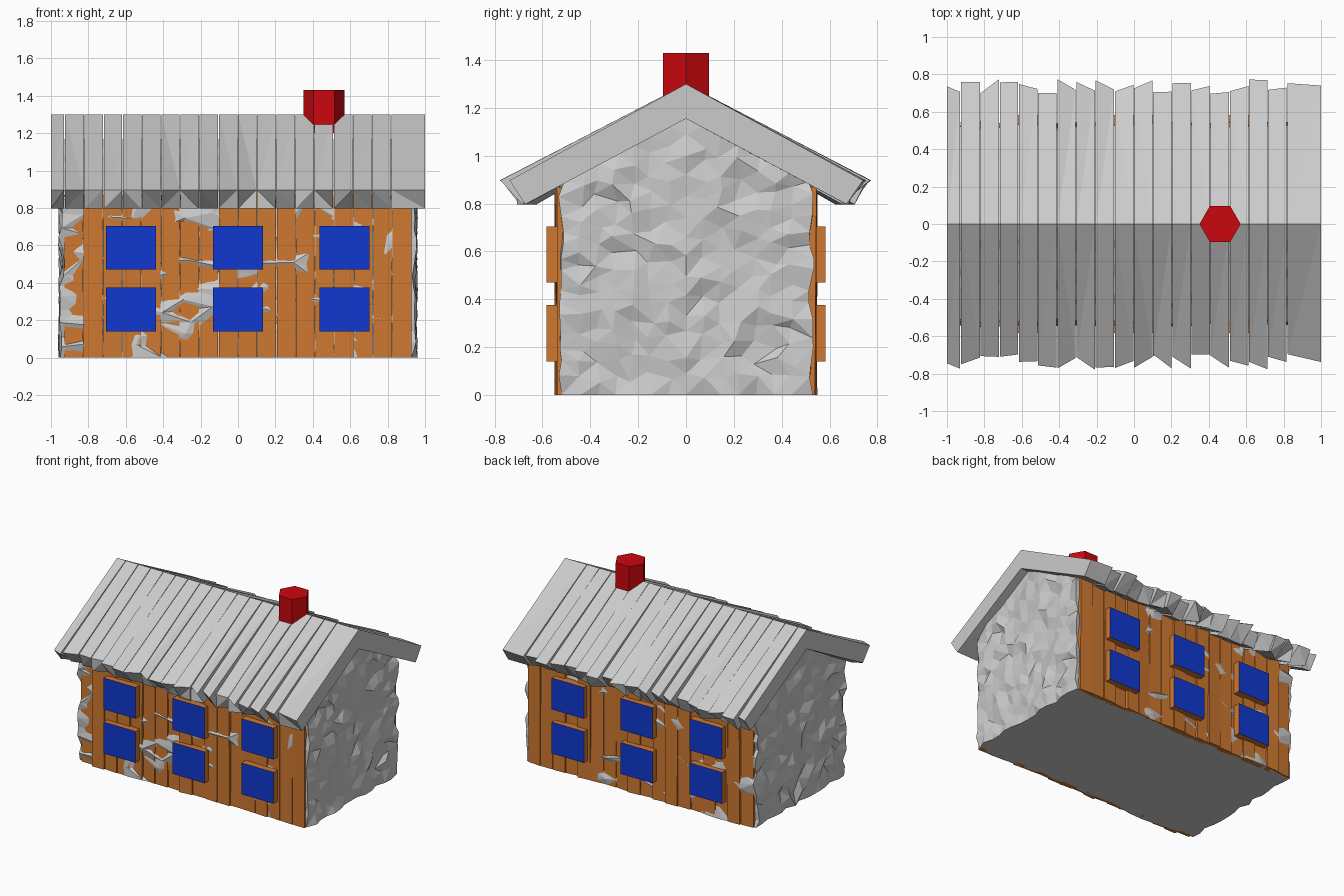
import bpy, bmesh, random
from mathutils import Vector, Matrix

if "Cube" in bpy.data.objects:
    bpy.data.objects.remove(bpy.data.objects["Cube"])

random.seed(7)
U = random.uniform


def material(name, rgb):
    m = bpy.data.materials.new(name)
    m.diffuse_color = (*rgb, 1)
    m.use_nodes = True
    m.node_tree.nodes["Principled BSDF"].inputs["Base Color"].default_value = m.diffuse_color
    return m


WOOD = material("wood", (0.62, 0.19, 0.03))
BLUE = material("blue", (0.005, 0.04, 0.62))
RED = material("red", (0.6, 0.002, 0.004))


def finish(bm, name, *mats):
    bmesh.ops.recalc_face_normals(bm, faces=bm.faces)
    me = bpy.data.meshes.new(name)
    bm.to_mesh(me)
    bm.free()
    for m in mats:
        me.materials.append(m)
    ob = bpy.data.objects.new(name, me)
    bpy.context.collection.objects.link(ob)
    return ob


def box(bm, x0, x1, y0, y1, z0, z1):
    mat = (Matrix.Translation(((x0 + x1) / 2, (y0 + y1) / 2, (z0 + z1) / 2))
           @ Matrix.Diagonal((x1 - x0, y1 - y0, z1 - z0, 1)))
    return bmesh.ops.create_cube(bm, size=1, matrix=mat)["verts"]


# rough stone walls: gridded block raised to a gable, then roughened
bm = bmesh.new()
bmesh.ops.create_cube(bm, size=1)
bmesh.ops.subdivide_edges(bm, edges=bm.edges[:], cuts=13, use_grid_fill=True)
for v in bm.verts:
    ux, uy, uz = v.co
    x, y = ux * 1.89, uy * 1.03
    z = (uz + 0.5) * (1.165 - 0.53 * abs(y))
    ground = uz < -0.49
    if abs(ux) > 0.49:
        x += U(-0.017, 0.017)
    elif not ground:
        x += U(-0.03, 0.03)
    if abs(uy) > 0.49:
        y += U(-0.012, 0.034) * (1 if y > 0 else -1) * (1.0 if ux < 0.15 else 0.6)
    elif not ground and abs(uy) > 0.01:
        y += U(-0.018, 0.018)
    if not ground and uz < 0.49:
        z += U(-0.02, 0.02)
    v.co = (x, y, z)
bmesh.ops.triangulate(bm, faces=bm.faces)
finish(bm, "stone_walls")

# vertical wall boards, front and back, slightly uneven
bm = bmesh.new()
for side in (-1, 1):
    for i in range(18):
        x = -0.928 + i * 0.1032
        out = U(0.53, 0.545)
        for v in box(bm, x, x + 0.1, side * 0.5, side * out, 0, 0.87):
            if abs(v.co.y) > 0.51:
                v.co.y += U(-0.006, 0.008)
finish(bm, "wall_boards", WOOD)

# windows: wooden blocks with a blue outer face
bm = bmesh.new()
for side in (-1, 1):
    for cx in (-0.572, 0, 0.57):
        for z0, z1 in ((0.14, 0.375), (0.47, 0.705)):
            box(bm, cx - 0.133, cx + 0.133, side * 0.5, side * 0.583, z0, z1)
for f in bm.faces:
    if abs(f.calc_center_median().y) > 0.58:
        f.material_index = 1
finish(bm, "windows", WOOD, BLUE)

# roof boards bent over the ridge, with ragged eaves
bm = bmesh.new()


def roof_section(x, end):
    j = 0.008 if end else 0.042
    a, b = (0.737 + U(-j, j) for _ in range(2))
    c, d = (0.665 + U(-j, j) for _ in range(2))
    pts = [(-a, 0.897), (0, 1.3), (b, 0.897), (d, 0.797), (0, 1.155), (-c, 0.797)]
    return [bm.verts.new((x, y, z)) for y, z in pts]


edges = [-1, -0.925] + [-0.82 + i * 0.1025 for i in range(17)] + [1]
for x0, x1 in zip(edges, edges[1:]):
    s = roof_section(x0, x0 == -1)
    t = roof_section(x1 - (0 if x1 == 1 else 0.004), x1 == 1)
    for k in range(6):
        n = (k + 1) % 6
        bm.faces.new((s[k], s[n], t[n], t[k]))
    for q in (s, t):
        bm.faces.new((q[0], q[1], q[4], q[5]))
        bm.faces.new((q[1], q[2], q[3], q[4]))
bmesh.ops.triangulate(bm, faces=bm.faces)
finish(bm, "roof_boards")

# six-sided chimney
bm = bmesh.new()
bmesh.ops.create_cone(bm, cap_ends=True, segments=6, radius1=0.11, radius2=0.11, depth=0.23,
                      matrix=Matrix.Translation((0.46, 0, 1.315)))
if max(v.co.y for v in bm.verts) > 0.1:
    bmesh.ops.rotate(bm, verts=bm.verts, cent=Vector((0.46, 0, 0)),
                     matrix=Matrix.Rotation(0.5235988, 3, 'Z'))
finish(bm, "chimney", RED)
